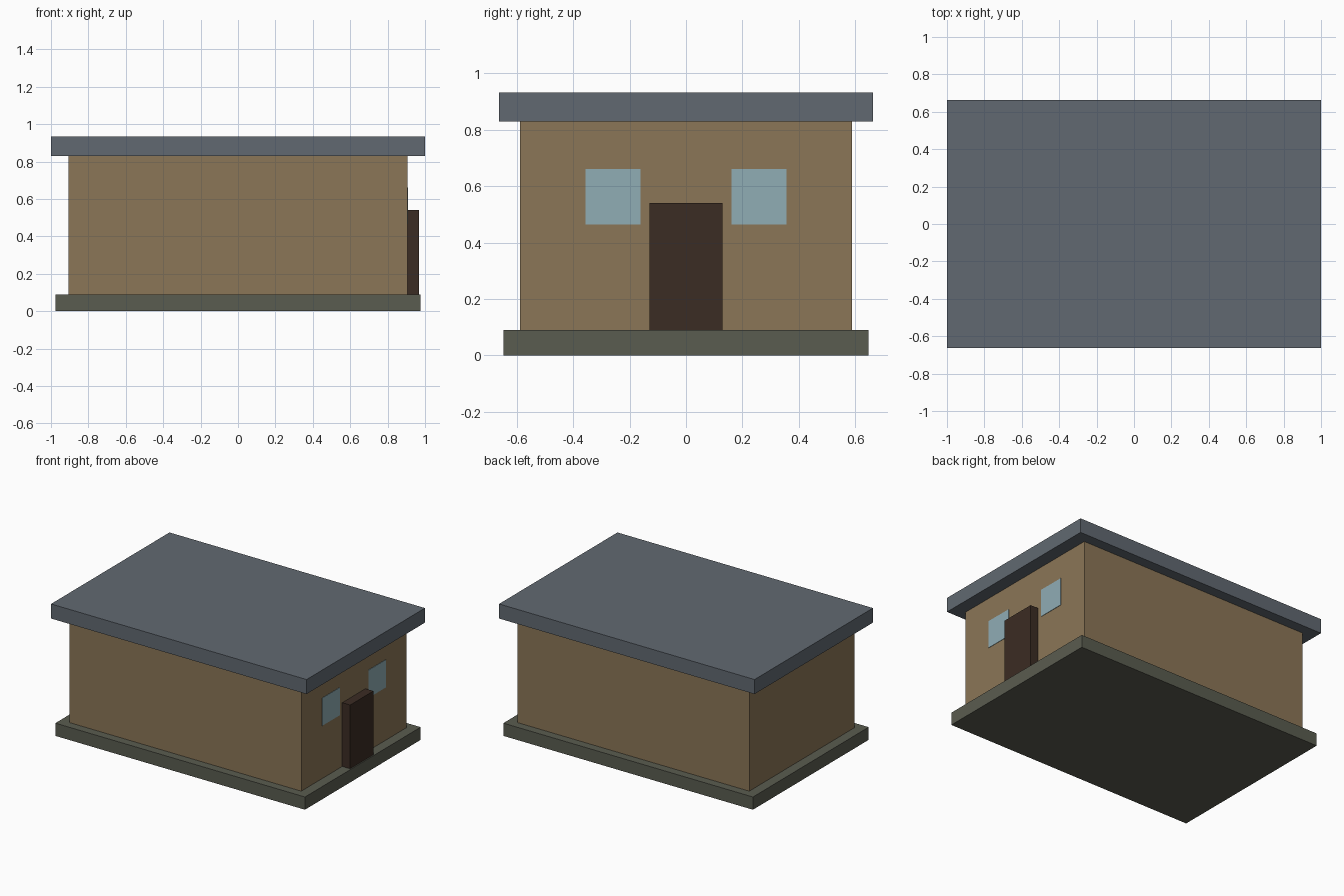
import bpy
import bmesh
from mathutils import Vector

default = bpy.data.objects.get("Cube")
if default:
    bpy.data.objects.remove(default, do_unlink=True)


def material(name, rgb):
    mat = bpy.data.materials.new(name)
    mat.use_nodes = True
    colour = (*rgb, 1.0)
    mat.diffuse_color = colour
    bsdf = mat.node_tree.nodes["Principled BSDF"]
    bsdf.inputs["Base Color"].default_value = colour
    bsdf.inputs["Roughness"].default_value = 0.9
    return mat


def box(name, low, high, mat):
    """Flat-shaded box spanning two opposite corners."""
    low, high = Vector(low), Vector(high)
    bm = bmesh.new()
    bmesh.ops.create_cube(bm, size=1.0)
    bmesh.ops.scale(bm, vec=high - low, verts=bm.verts)
    bmesh.ops.translate(bm, vec=(low + high) / 2, verts=bm.verts)
    mesh = bpy.data.meshes.new(name)
    bm.to_mesh(mesh)
    bm.free()
    mesh.materials.append(mat)
    obj = bpy.data.objects.new(name, mesh)
    bpy.context.collection.objects.link(obj)
    return obj


def slab(name, half_x, half_y, bottom, top, mat):
    """Box centred on the vertical axis."""
    return box(name, (-half_x, -half_y, bottom), (half_x, half_y, top), mat)


stone = material("grey green stone", (0.102, 0.107, 0.080))
plaster = material("tan plaster", (0.258, 0.181, 0.095))
slate = material("slate grey", (0.120, 0.141, 0.165))
wood = material("dark brown wood", (0.044, 0.025, 0.017))
glass = material("pale blue glass", (0.279, 0.418, 0.462))

BASE_TOP, WALL_TOP, WALL_X = 0.09, 0.83, 0.907

# Main body
slab("foundation", 0.977, 0.647, 0, BASE_TOP, stone)
slab("walls", WALL_X, 0.588, BASE_TOP, WALL_TOP, plaster)
slab("flat_roof", 1.0, 0.662, WALL_TOP, 0.933, slate)

# Door standing proud of the end wall
box("door", (WALL_X - 0.03, -0.13, BASE_TOP), (0.969, 0.13, 0.541), wood)

# Window panes either side of the door
for side, y in (("right", -0.259), ("left", 0.259)):
    box(f"window_{side}", (WALL_X - 0.004, y - 0.098, 0.465),
        (WALL_X + 0.003, y + 0.098, 0.661), glass)
